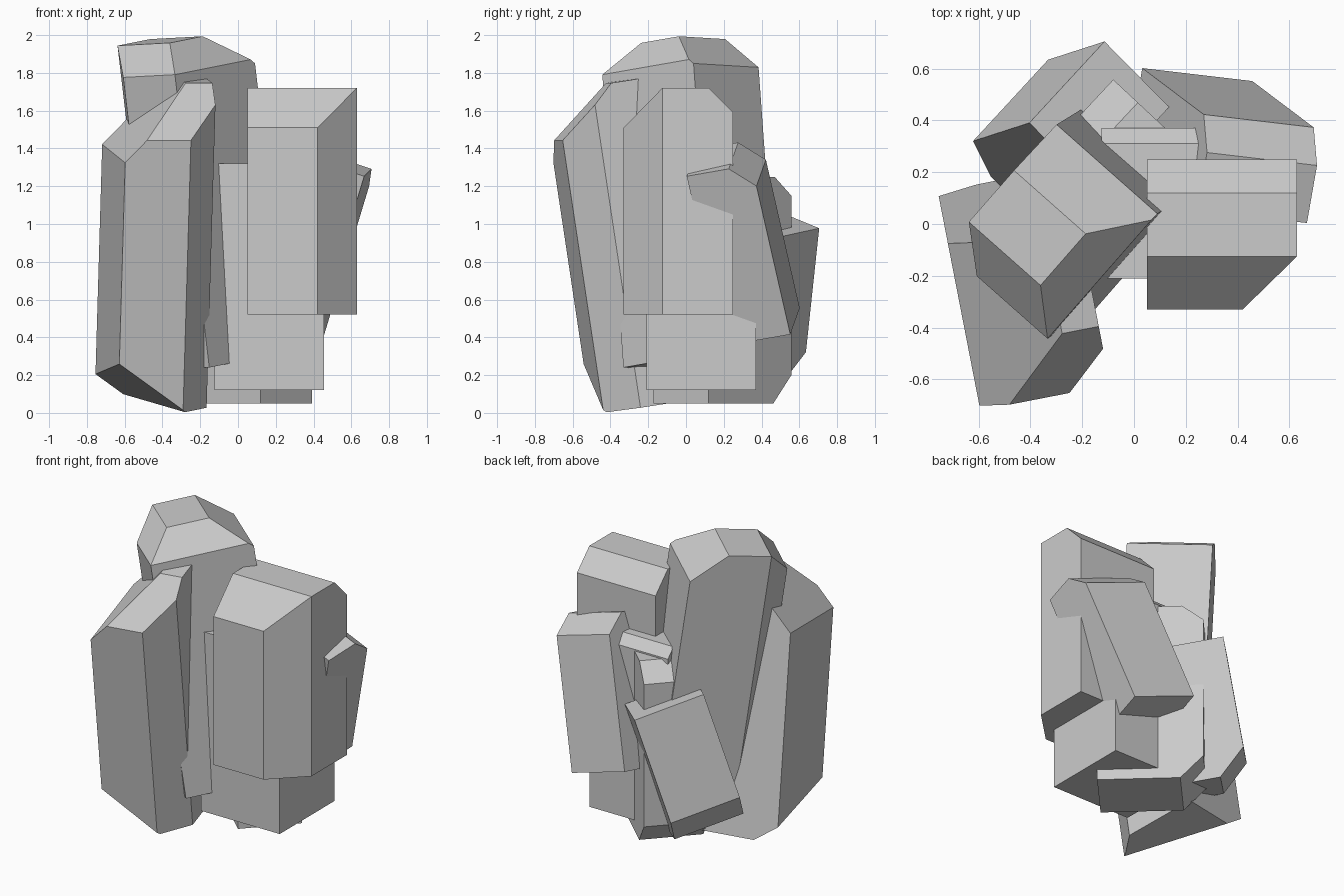
import bpy, bmesh
from math import radians
from mathutils import Vector

if "Cube" in bpy.data.objects:
    bpy.data.objects.remove(bpy.data.objects["Cube"])


def rock(name, centre, size, rot=(0, 0, 0), chamfers=()):
    """Box with chamfers. Each chamfer is a signed inset per axis:
    the signs pick the edge or corner, the values say how far it is cut back."""
    bm = bmesh.new()
    bmesh.ops.create_cube(bm, size=1)
    bmesh.ops.scale(bm, vec=size, verts=bm.verts)
    for cut in chamfers:
        normal, offset = Vector(), -1.0
        for i, inset in enumerate(cut):
            if inset:
                normal[i] = 1 / inset
                offset += size[i] / 2 / abs(inset)
        point = normal * (offset / normal.length_squared)
        geom = bm.verts[:] + bm.edges[:] + bm.faces[:]
        res = bmesh.ops.bisect_plane(bm, geom=geom, plane_co=point, plane_no=normal,
                                     dist=1e-5, clear_outer=True)
        rim = [e for e in res["geom_cut"] if isinstance(e, bmesh.types.BMEdge)]
        bmesh.ops.contextual_create(bm, geom=rim)
    bmesh.ops.recalc_face_normals(bm, faces=bm.faces)
    mesh = bpy.data.meshes.new(name)
    bm.to_mesh(mesh)
    bm.free()
    ob = bpy.data.objects.new(name, mesh)
    ob.location = centre
    ob.rotation_euler = [radians(a) for a in rot]
    bpy.context.collection.objects.link(ob)
    return ob


# Upright columns at the front right
rock("front_right_column", (.34, -.04, 1.12), (.58, .58, 1.2),
     chamfers=[(0, -.205, .21), (0, .13, .13), (.21, -.205, 0)])
rock("low_front_column", (.165, .08, .72), (.58, .58, 1.2),
     chamfers=[(0, .06, .06)])

# Leaning column at the front left
rock("front_left_column", (-.421, -.269, .902), (.511, .646, 1.723), (8.7, 0, 11),
     [(0, -.274, .265), (-.367, 0, .385), (.16, -.17, 0), (-.37, -1.1, -.26)])

# Tallest column in the middle
rock("tall_column", (-.236, .02, 1.124), (.52, .645, 1.72), (7.5, -2.3, -41.5),
     [(0, -.158, .155), (.15, 0, .155), (0, .22, .18), (-.155, -.158, 0)])

# Core column turned about the vertical
rock("core_column", (.02, .193, .65), (.644, .397, 1.2), (0, 0, -43),
     [(-.13, 0, .1), (-.14, 0, -.15)])

# Slanted slabs leaning against the back
rock("back_right_slab", (.35, .303, .904), (.45, .354, .96), (10.3, 18.1, -6.7),
     [(0, .125, .12), (0, -.09, -.06)])
rock("back_left_slab", (-.268, .378, .611), (.447, .36, .855), (9.3, 16.9, 47.3),
     [(0, .17, -.16)])
